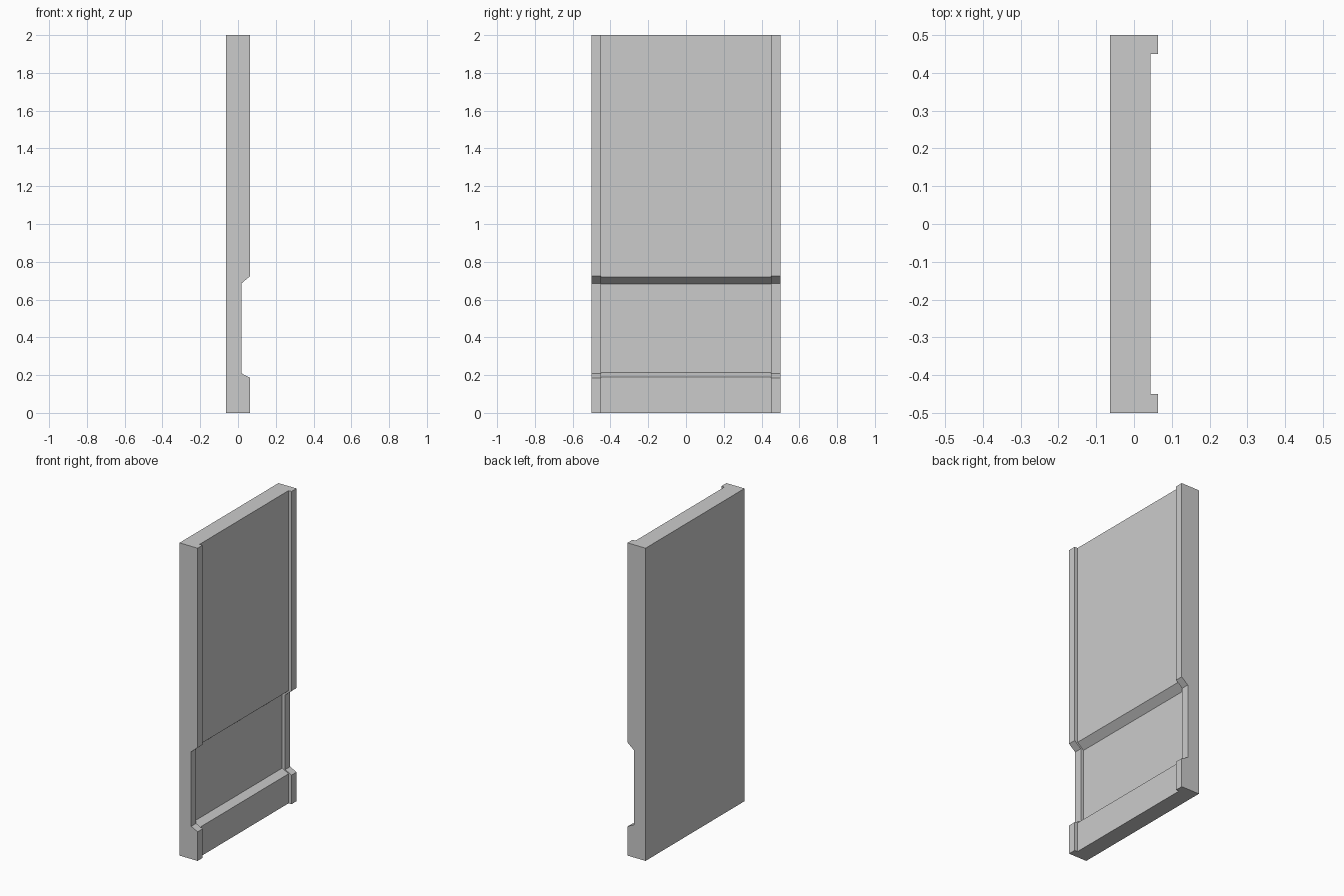
import bpy, bmesh

if "Cube" in bpy.data.objects:
    bpy.data.objects.remove(bpy.data.objects["Cube"])

BACK, FRONT, INSET = -0.064, 0.064, 0.021
PANEL = FRONT - INSET


def section(front, recess, z):
    """Closed x-z outline: back, floor, front with chamfered recess, top."""
    return [(BACK, 0), (PANEL, 0), (front, 0), (front, z[0]), (recess, z[1]),
            (recess, z[2]), (front, z[3]), (front, 2), (PANEL, 2), (BACK, 2)]


# raised edge strips and the slightly sunken middle panel
strip = section(FRONT, 0.019, (0.186, 0.209, 0.686, 0.724))
middle = section(PANEL, 0.019 - INSET, (0.189, 0.213, 0.683, 0.720))
stations = [(-0.5, strip), (-0.45, strip), (-0.45, middle),
            (0.45, middle), (0.45, strip), (0.5, strip)]

# loft the sections across the width of the panel
bm = bmesh.new()
rings = [[bm.verts.new((x, y, z)) for x, z in prof] for y, prof in stations]
n = len(strip)
for a, b in zip(rings, rings[1:]):
    for i in range(n):
        j = (i + 1) % n
        bm.faces.new((a[i], a[j], b[j], b[i]))
bm.faces.new(rings[0])
bm.faces.new(rings[-1][::-1])

# weld the coincident points where the strips meet the middle
bmesh.ops.remove_doubles(bm, verts=bm.verts, dist=1e-5)
bmesh.ops.recalc_face_normals(bm, faces=bm.faces)

mesh = bpy.data.meshes.new("wall_panel")
bm.to_mesh(mesh)
bm.free()
bpy.context.collection.objects.link(bpy.data.objects.new("wall_panel", mesh))
